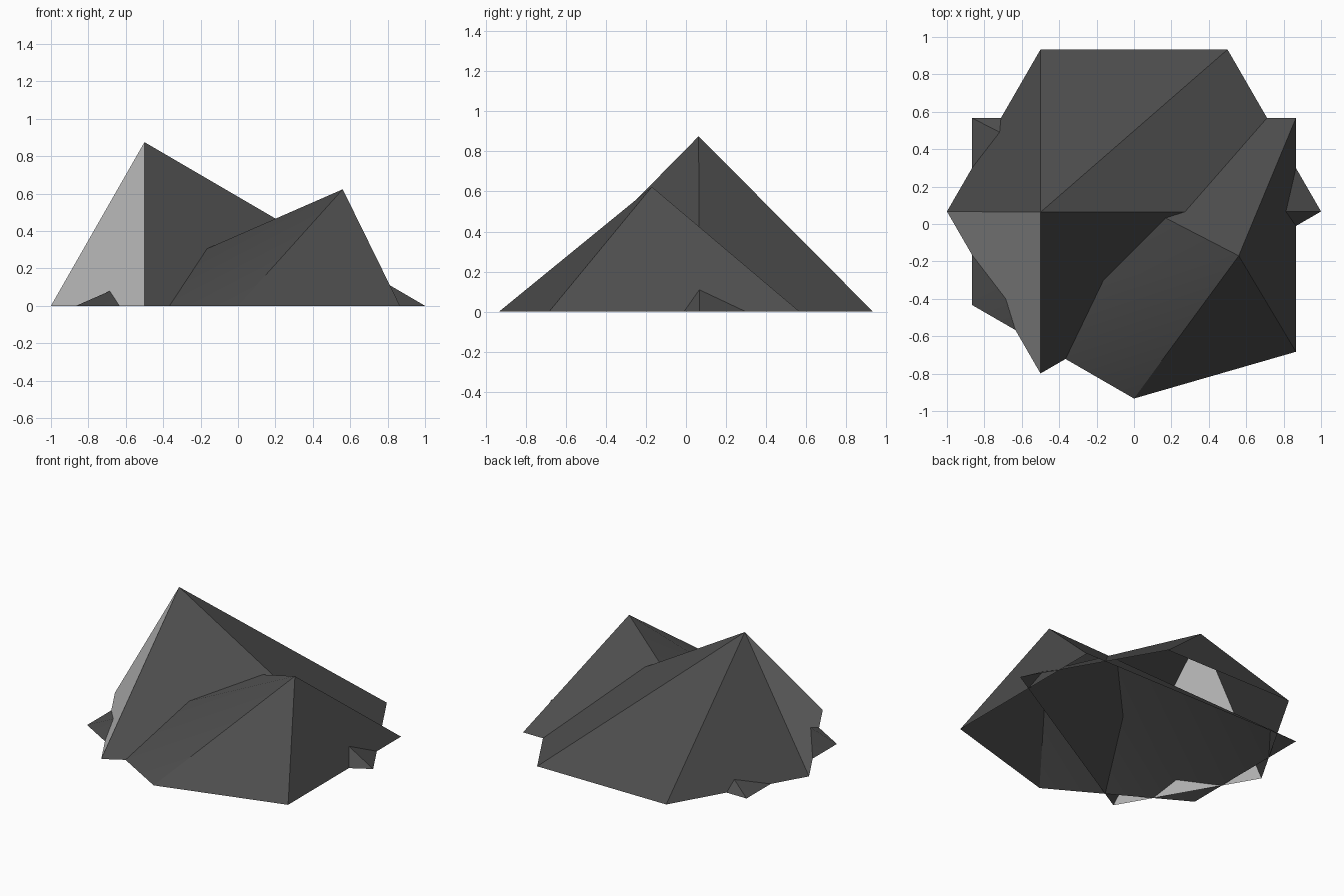
import bpy
import bmesh
from math import radians, cos, sin

cube = bpy.data.objects.get("Cube")
if cube:
    bpy.data.objects.remove(cube, do_unlink=True)

CENTRE_Y = 0.067


def make_material(name, value):
    mat = bpy.data.materials.new(name)
    mat.use_nodes = True
    colour = (value, value, value, 1)
    mat.diffuse_color = colour
    bsdf = mat.node_tree.nodes["Principled BSDF"]
    bsdf.inputs["Base Color"].default_value = colour
    bsdf.inputs["Roughness"].default_value = 0.9
    return mat


dark = make_material("dark grey", 0.075)
light = make_material("light grey", 0.5)


def tent(name, angles, apex, nudges=None, light_side=None):
    """Open-bottomed tent: a ring of base corners joined to a raised apex."""
    bm = bmesh.new()
    ring = []
    for a in angles:
        dy = (nudges or {}).get(a, 0)
        ring.append(bm.verts.new((cos(radians(a)), CENTRE_Y + sin(radians(a)) + dy, 0)))
    top = bm.verts.new(apex)
    for i, corner in enumerate(ring):
        face = bm.faces.new((corner, ring[(i + 1) % len(ring)], top))
        face.material_index = 1 if angles[i] == light_side else 0
    mesh = bpy.data.meshes.new(name)
    bm.to_mesh(mesh)
    bm.free()
    mesh.materials.append(dark)
    mesh.materials.append(light)
    obj = bpy.data.objects.new(name, mesh)
    bpy.context.collection.objects.link(obj)
    # Only the shallowest ridge is softened
    bpy.ops.object.select_all(action="DESELECT")
    obj.select_set(True)
    bpy.context.view_layer.objects.active = obj
    bpy.ops.object.shade_smooth_by_angle(angle=radians(30))
    return obj


# Tall peak with one pale side
tent("tall_peak", [0, 60, 120, 180, 240], (-0.5, 0.063, 0.875), light_side=180)

# Low peak, its front left corner pulled forward
tent("low_peak", [150, 210, 270, 330, 30], (0.56, -0.17, 0.623), nudges={330: -0.25})
